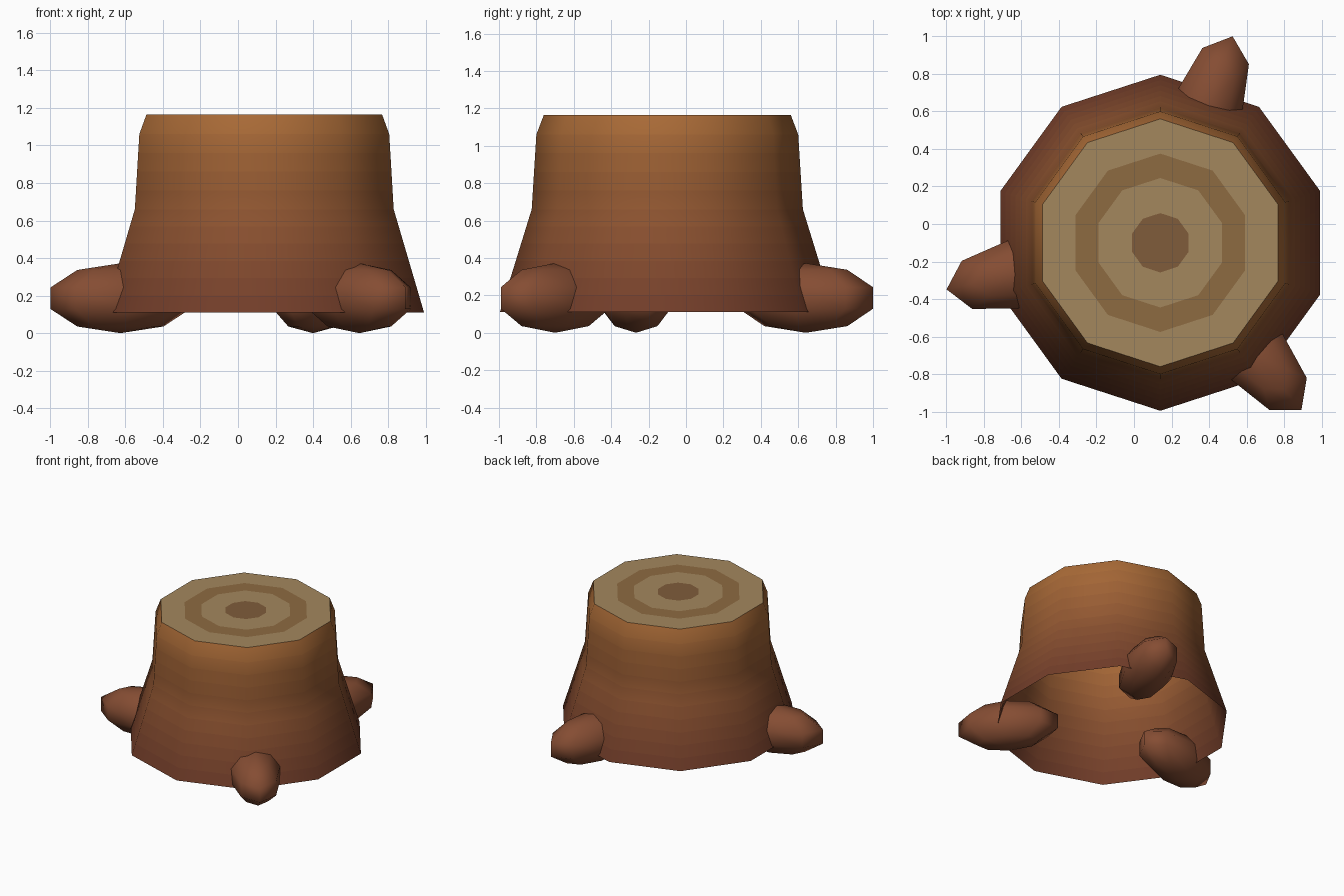
import bpy, bmesh
from math import cos, sin, pi, radians
from mathutils import Matrix

if "Cube" in bpy.data.objects:
    bpy.data.objects.remove(bpy.data.objects["Cube"])

CX, CY, SIDES = 0.14, -0.10, 10


def material(name, rgb):
    # rgb is 0-255 screen colour, converted to linear
    m = bpy.data.materials.new(name)
    m.diffuse_color = [(c / 255) ** 2.2 for c in rgb] + [1]
    m.use_nodes = True
    m.node_tree.nodes["Principled BSDF"].inputs["Base Color"].default_value = m.diffuse_color
    return m


def mix(a, b, t):
    return [p + (q - p) * t for p, q in zip(a, b)]


def finish(bm, name, mats, smooth):
    me = bpy.data.meshes.new(name)
    for f in bm.faces:
        f.smooth = smooth
    bm.to_mesh(me)
    bm.free()
    ob = bpy.data.objects.new(name, me)
    bpy.context.collection.objects.link(ob)
    for m in mats:
        me.materials.append(m)
    return ob


def ring(bm, r, z):
    return [bm.verts.new((CX + r * cos(pi / 2 + 2 * pi * i / SIDES),
                          CY + r * sin(pi / 2 + 2 * pi * i / SIDES), z))
            for i in range(SIDES)]


def bridge(bm, a, b, mat):
    for i in range(SIDES):
        j = (i + 1) % SIDES
        bm.faces.new((a[i], a[j], b[j], b[i])).material_index = mat


# Trunk: open-bottomed ten-sided shell, bark lightening towards the top
profile = [(0.895, 0.11), (0.725, 0.66), (0.70, 1.06), (0.66, 1.165)]
steps = [6, 4, 1]
levels = [profile[0]]
for (p, q, n) in zip(profile, profile[1:], steps):
    levels += [mix(p, q, (k + 1) / n) for k in range(n)]
bm = bmesh.new()
rings = [ring(bm, r, z) for r, z in levels]
bark = []
for k in range(len(rings) - 1):
    t = ((levels[k][1] + levels[k + 1][1]) / 2 - 0.11) / 1.055
    bark.append(material(f"bark_{k}", mix((112, 62, 45), (170, 108, 58), t)))
    bridge(bm, rings[k], rings[k + 1], k)
finish(bm, "trunk", bark, True)

# Cut top with growth rings
light = material("cut_wood", (162, 134, 94))
dark = material("growth_ring", (140, 106, 67))
core = material("heartwood", (127, 93, 61))
bm = bmesh.new()
tops = [ring(bm, r, 1.165) for r in (0.66, 0.475, 0.345, 0.158)]
for k, m in enumerate((0, 1, 0)):
    bridge(bm, tops[k], tops[k + 1], m)
bm.faces.new(tops[3]).material_index = 2
finish(bm, "cut_top", [light, dark, core], False)

# Three stubby roots around the base
root_mat = material("root_bark", (132, 78, 54))
for n, deg in enumerate((192.3, 70.7, -49.8)):
    bm = bmesh.new()
    place = (Matrix.Translation((CX, CY, 0)) @ Matrix.Rotation(radians(deg), 4, 'Z')
             @ Matrix.Translation((0.785, 0, 0.186)) @ Matrix.Diagonal((0.40, 0.195, 0.186, 1)))
    bmesh.ops.create_uvsphere(bm, u_segments=8, v_segments=5, radius=1, matrix=place)
    bmesh.ops.recalc_face_normals(bm, faces=bm.faces)
    finish(bm, f"root_{n + 1}", [root_mat], True)
